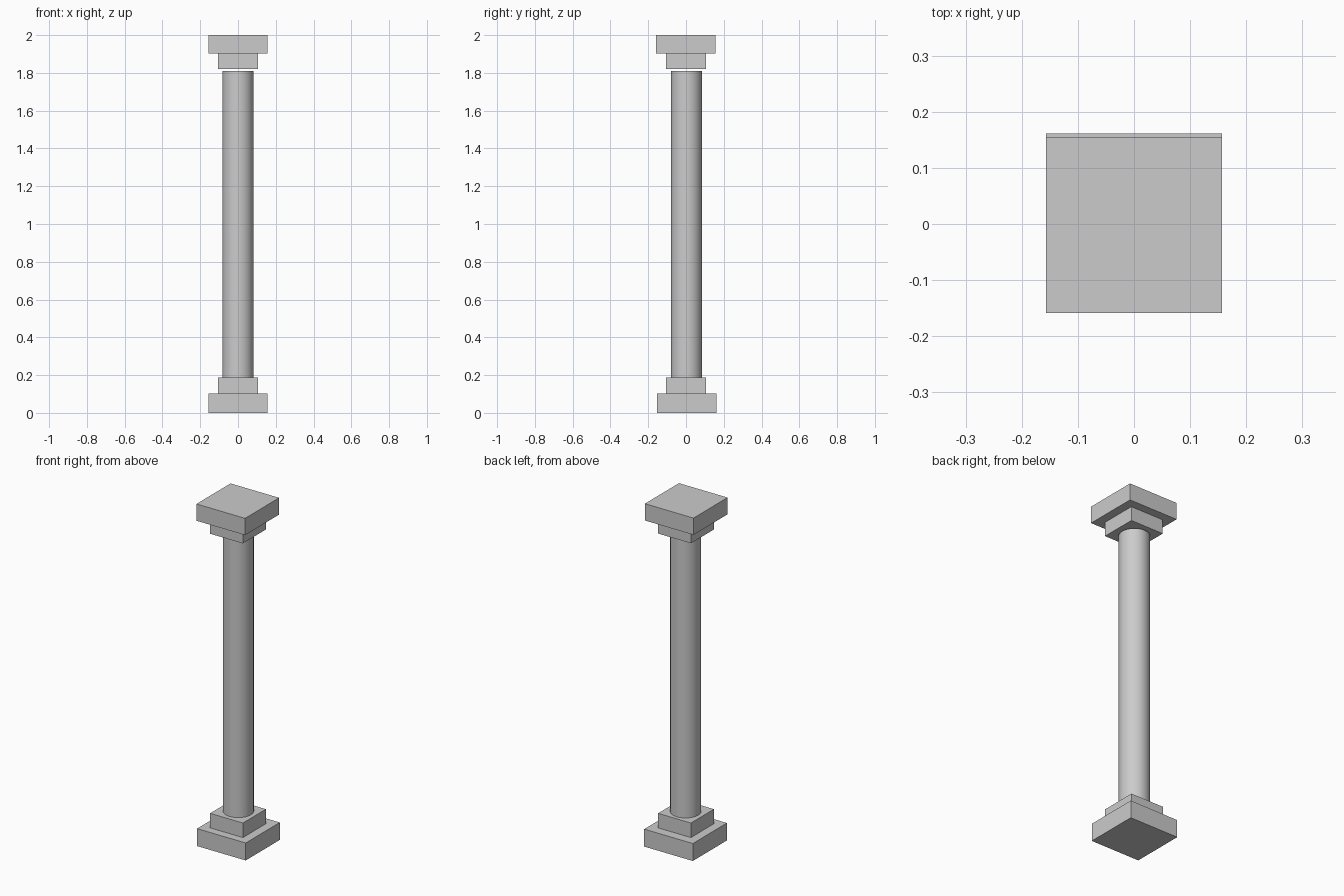
import bpy
import math

if "Cube" in bpy.data.objects:
    bpy.data.objects.remove(bpy.data.objects["Cube"])


def block(name, width, z0, z1, y=0.0):
    """Square slab spanning z0 to z1."""
    bpy.ops.mesh.primitive_cube_add(size=1, location=(0, y, (z0 + z1) / 2))
    ob = bpy.context.object
    ob.name = name
    ob.scale = (width, width, z1 - z0)
    bpy.ops.object.transform_apply(location=False, rotation=False, scale=True)
    return ob


# Stepped square base
block("base_plinth", 0.314, 0.0, 0.102, 0.004)
block("base_step", 0.212, 0.102, 0.187)

# Round shaft, stopping just short of the capital
z0, z1 = 0.187, 1.81
bpy.ops.mesh.primitive_cylinder_add(vertices=32, radius=0.082, depth=z1 - z0,
                                    location=(0, 0.003, (z0 + z1) / 2))
bpy.context.object.name = "shaft"
bpy.ops.object.shade_smooth_by_angle(angle=math.radians(30))

# Stepped square capital
block("capital_step", 0.212, 1.82, 1.902, -0.001)
block("capital_slab", 0.314, 1.902, 2.0, -0.002)
